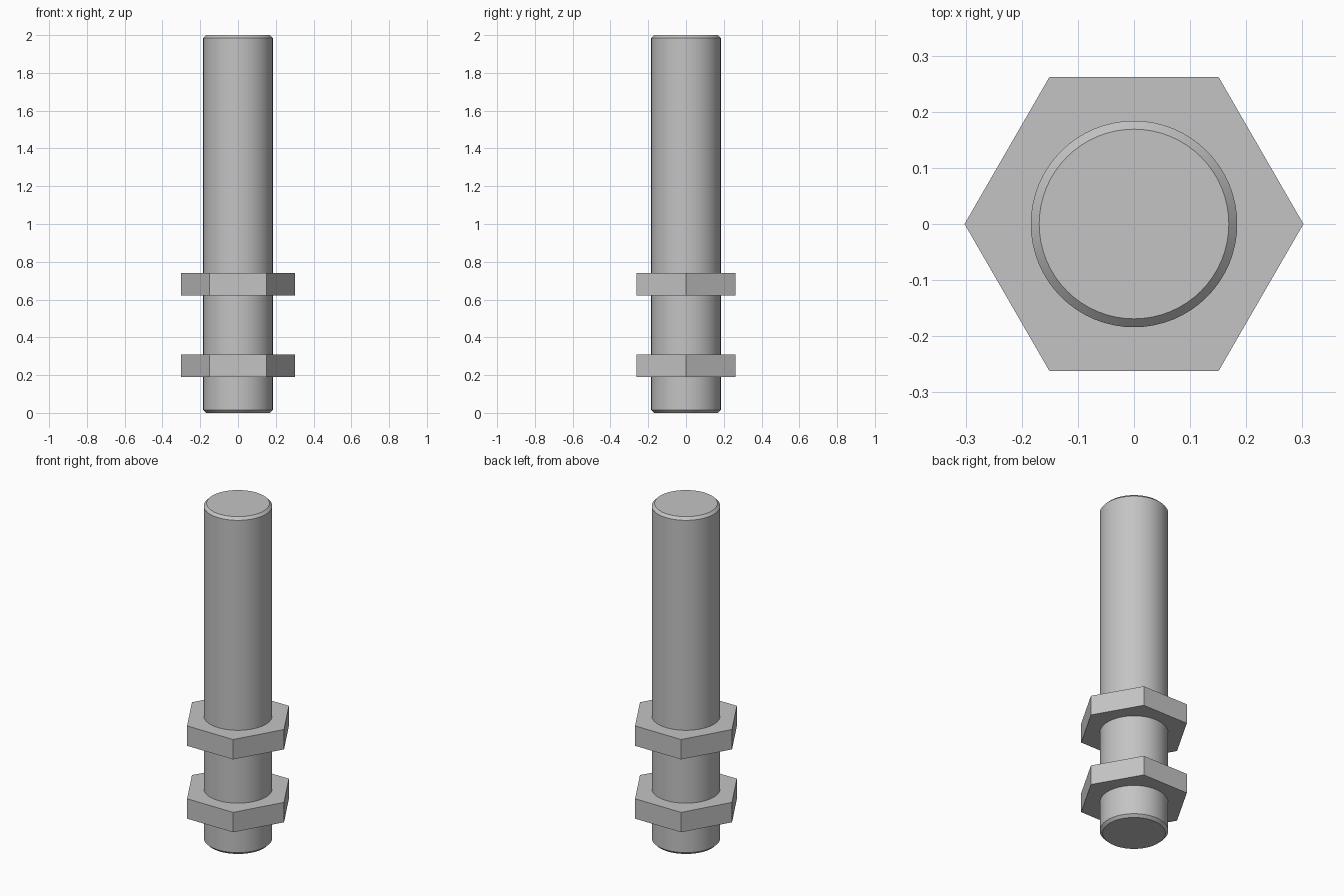
import bpy
import bmesh
import math
from mathutils import Matrix

cube = bpy.data.objects.get("Cube")
if cube:
    bpy.data.objects.remove(cube, do_unlink=True)

# Plain grey metal
steel = bpy.data.materials.new("grey_steel")
steel.use_nodes = True
steel.diffuse_color = (0.55, 0.55, 0.55, 1)
steel.node_tree.nodes["Principled BSDF"].inputs["Base Color"].default_value = (0.55, 0.55, 0.55, 1)


def prism(name, sides, radius, bottom, top, chamfer=0):
    """Upright prism with a corner on the x axis and optional chamfered rims."""
    bm = bmesh.new()
    bmesh.ops.create_cone(
        bm, cap_ends=True, segments=sides, radius1=radius, radius2=radius,
        depth=top - bottom,
        matrix=Matrix.Translation((0, 0, (top + bottom) / 2)) @ Matrix.Rotation(math.pi / 2, 4, "Z"))
    if chamfer:
        rims = [e for e in bm.edges if abs(e.verts[0].co.z - e.verts[1].co.z) < 1e-4]
        bmesh.ops.bevel(bm, geom=rims, offset=chamfer, segments=1, affect="EDGES")
    mesh = bpy.data.meshes.new(name)
    bm.to_mesh(mesh)
    bm.free()
    mesh.materials.append(steel)
    obj = bpy.data.objects.new(name, mesh)
    bpy.context.collection.objects.link(obj)
    return obj


# Round rod with chamfered ends
rod = prism("rod", 64, 0.184, 0, 2, chamfer=0.015)
bpy.ops.object.select_all(action="DESELECT")
rod.select_set(True)
bpy.context.view_layer.objects.active = rod
bpy.ops.object.shade_smooth_by_angle(angle=math.radians(30))

# Two hexagonal nuts
for name, bottom in (("lower_nut", 0.19), ("upper_nut", 0.622)):
    prism(name, 6, 0.302, bottom, bottom + 0.118)
